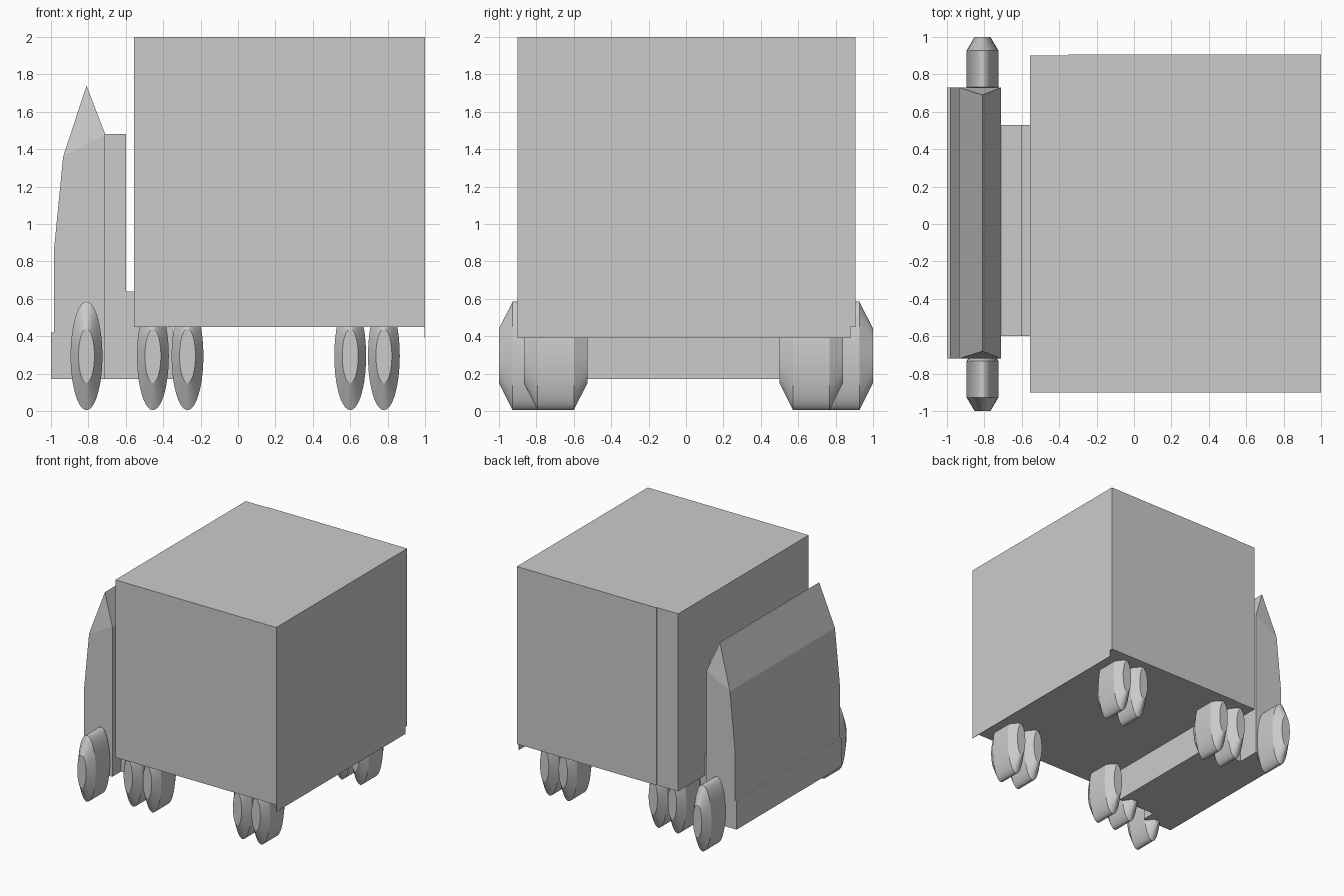
import bpy, bmesh, math

default = bpy.data.objects.get("Cube")
if default:
    bpy.data.objects.remove(default, do_unlink=True)

# One plain grey for the whole truck
grey = bpy.data.materials.new("plain_grey")
grey.use_nodes = True
colour = (0.6, 0.6, 0.6, 1)
grey.diffuse_color = colour
grey.node_tree.nodes["Principled BSDF"].inputs["Base Color"].default_value = colour


def finish(name, bm):
    """Turn a bmesh into a named grey object."""
    bmesh.ops.recalc_face_normals(bm, faces=bm.faces)
    mesh = bpy.data.meshes.new(name)
    bm.to_mesh(mesh)
    bm.free()
    mesh.materials.append(grey)
    obj = bpy.data.objects.new(name, mesh)
    bpy.context.collection.objects.link(obj)
    return obj


def box(name, x, y, z):
    """Box given by its (min, max) range on each axis."""
    bm = bmesh.new()
    bmesh.ops.create_cube(bm, size=1)
    for v in bm.verts:
        v.co = [r[0] if c < 0 else r[1] for c, r in zip(v.co, (x, y, z))]
    return finish(name, bm)


def cab(name, profile, ridge, right, left, inset):
    """Side profile extruded across the cab, with the ridge pulled in to form hips."""
    bm = bmesh.new()
    sides = []
    for y, inward in ((right, inset), (left, -inset)):
        sides.append([bm.verts.new((x, y + (inward if i == ridge else 0), z))
                      for i, (x, z) in enumerate(profile)])
    for i in range(len(profile)):
        j = (i + 1) % len(profile)
        bm.faces.new((sides[0][i], sides[0][j], sides[1][j], sides[1][i]))
    for s in sides:
        bm.faces.new(s[ridge - 1:ridge + 2])           # sloping hip
        bm.faces.new(s[:ridge] + s[ridge + 1:])        # flat cab side
    return finish(name, bm)


def wheel(name, x, y, segments=40):
    """Narrow oval wheel with a bevelled shoulder and flat hub on both sides."""
    bm = bmesh.new()
    rings = []
    for dy, k in ((-0.17, 0.5), (-0.097, 1), (0.097, 1), (0.17, 0.5)):
        rings.append([bm.verts.new((x + 0.085 * k * math.cos(a), y + dy,
                                    0.295 + 0.29 * k * math.sin(a)))
                      for a in (math.tau * i / segments for i in range(segments))])
    for a, b in zip(rings, rings[1:]):
        for i in range(segments):
            j = (i + 1) % segments
            bm.faces.new((a[i], a[j], b[j], b[i]))
    bm.faces.new(rings[0])
    bm.faces.new(rings[-1])
    # Round tread and shoulders, crisp rims
    for f in bm.faces:
        f.smooth = len(f.verts) == 4
    for e in bm.edges:
        e.smooth = abs(e.verts[0].co.y - e.verts[1].co.y) > 0.01
    return finish(name, bm)


# Cargo body with a thin side skin and a tail panel hanging below the floor
box("cargo_box", (-0.555, 1), (-0.9, 0.9), (0.45, 2))
box("cargo_side_panel", (-0.35, 1), (0.89, 0.906), (0.45, 2))
box("tail_panel", (0.996, 1), (-0.9, 0.88), (0.39, 0.46))

# Cab, bumper, sleeper and chassis
cab("cab", [(-0.985, 0.17), (-0.985, 0.85), (-0.935, 1.36), (-0.81, 1.74),
            (-0.71, 1.48), (-0.71, 0.17)], 3, -0.72, 0.73, 0.04)
box("bumper", (-1, -0.97), (-0.72, 0.73), (0.17, 0.42))
box("sleeper", (-0.72, -0.6), (-0.6, 0.53), (0.17, 1.48))
box("chassis", (-0.72, -0.35), (-0.6, 0.53), (0.17, 0.64))

# Wheels: one front axle, then two close pairs under the cargo body
for side, front_y, rear_y in (("left", 0.83, 0.67), ("right", -0.83, -0.697)):
    wheel("front_wheel_" + side, -0.81, front_y)
    for n, x in enumerate((-0.455, -0.27, 0.6, 0.78), 1):
        wheel(f"cargo_wheel_{n}_{side}", x, rear_y)
